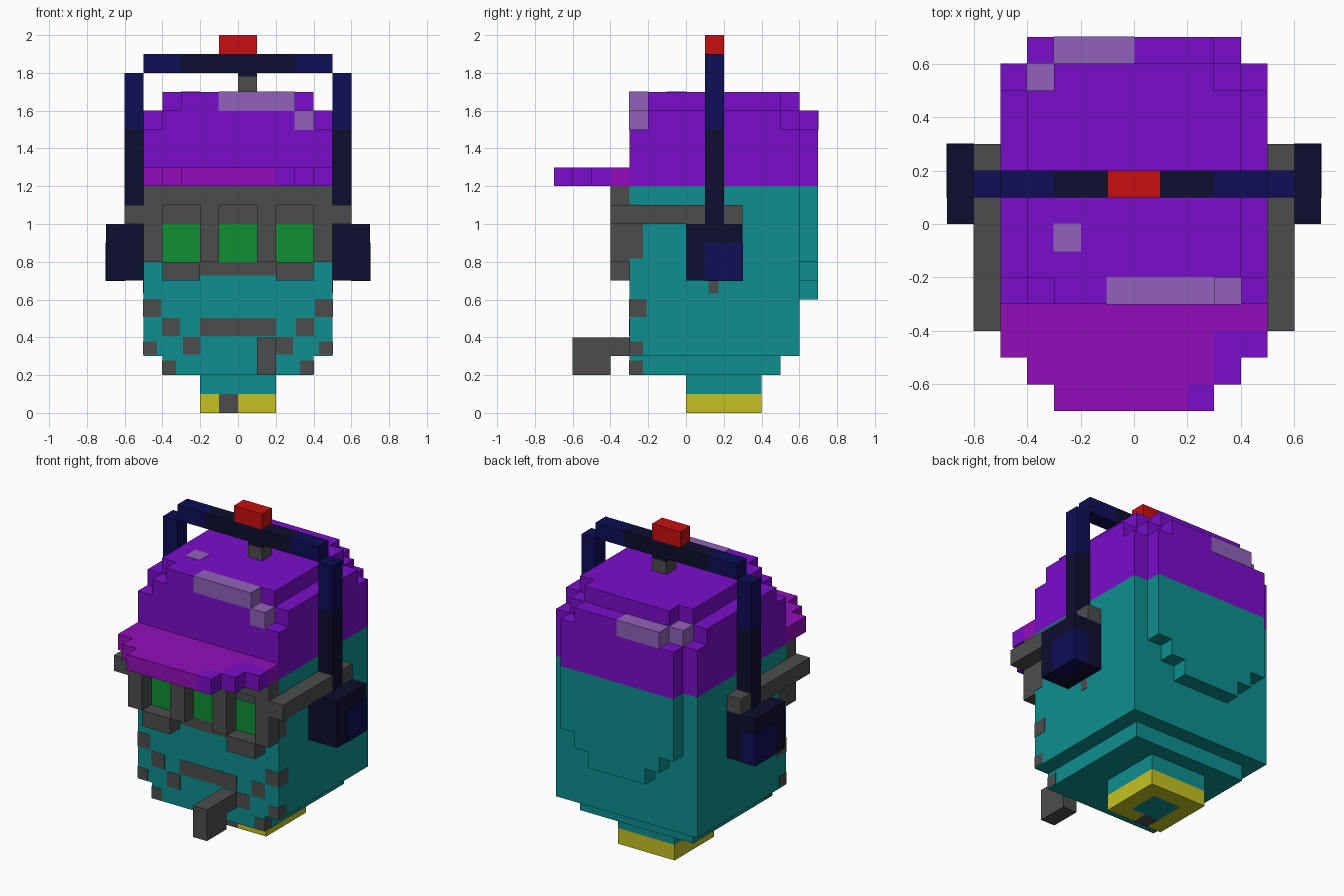
import bpy, bmesh
from mathutils import Matrix, Vector

if "Cube" in bpy.data.objects:
    bpy.data.objects.remove(bpy.data.objects["Cube"], do_unlink=True)


def material(name, r, g, b):
    lin = [((c / 255 + 0.055) / 1.055) ** 2.4 if c > 10 else c / 255 / 12.92 for c in (r, g, b)]
    m = bpy.data.materials.new(name)
    m.use_nodes = True
    m.diffuse_color = (*lin, 1)
    bsdf = m.node_tree.nodes["Principled BSDF"]
    bsdf.inputs["Base Color"].default_value = (*lin, 1)
    bsdf.inputs["Roughness"].default_value = 0.9
    return m


TEAL = material("teal skin", 14, 143, 143)
PURPLE = material("purple cap", 122, 13, 203)
MAGENTA = material("magenta brim", 146, 13, 186)
LILAC = material("lilac highlight", 145, 98, 186)
GREY = material("dark grey", 75, 77, 77)
GREEN = material("green lens", 15, 144, 52)
BLACK = material("midnight blue", 13, 14, 46)
NAVY = material("navy blue", 14, 14, 86)
RED = material("red", 200, 15, 15)
YELLOW = material("yellow", 198, 194, 34)


def part(name, mat, boxes, mirror=False, grow=0.0):
    """Join boxes (x0, x1, y0, y1, z0, z1), given in tenths, into one object."""
    bm = bmesh.new()
    if mirror:
        boxes = boxes + [(-b[1], -b[0]) + tuple(b[2:]) for b in boxes]
    for b in boxes:
        lo, hi = Vector(b[0::2]) / 10, Vector(b[1::2]) / 10
        size = hi - lo + Vector((2 * grow,) * 3)
        bmesh.ops.create_cube(bm, size=1, matrix=Matrix.Translation((lo + hi) / 2) @ Matrix.Diagonal((*size, 1)))
    me = bpy.data.meshes.new(name)
    bm.to_mesh(me)
    bm.free()
    me.materials.append(mat)
    ob = bpy.data.objects.new(name, me)
    bpy.context.collection.objects.link(ob)
    return ob


# Neck with a collar ring
part("neck", TEAL, [(-2, 2, 0, 4, 1, 2)])
part("neck_core", TEAL, [(-1, 1, 1, 3, 0, 1)])
part("collar", YELLOW, [(-2, -1, 0, 4, 0, 1), (1, 2, 0, 4, 0, 1), (-1, 1, 3, 4, 0, 1), (0, 1, 0, 1, 0, 1)])
part("collar_clasp", GREY, [(-1, 0, 0, 1, 0, 1)])

# Head: chin layer, main block, stepped bulge at the back
part("chin", TEAL, [(-4, 4, -3, 5, 2, 3)])
part("head", TEAL, [(-5, 5, -3, 6, 3, 12)])
part("head_back", TEAL, [(-4, 4, 6, 7, 8, 12), (-3, 3, 6, 7, 7, 8), (-2, 2, 6, 7, 6, 7)])

# Cap in three stepped layers
part("cap", PURPLE, [
    (-5, 5, -3, 6, 12, 15), (-4, 4, 6, 7, 12, 15),
    (-5, 5, -2, 5, 15, 16), (-4, 4, -3, -2, 15, 16), (-4, 4, 5, 6, 15, 16), (-3, 3, 6, 7, 15, 16),
    (-4, 4, -2, 5, 16, 17), (-3, 3, -3, -2, 16, 17), (-3, 3, 5, 6, 16, 17)])
part("cap_highlights", LILAC, [
    (-1, 3, -3, -2, 16, 17), (3, 4, -3, -2, 15, 16),
    (-3, 0, 6, 7, 15, 16), (-4, -3, 5, 6, 15, 16), (-3, -2, -1, 0, 16, 17)], grow=0.002)

# Brim, with a differently coloured corner
part("brim", MAGENTA, [(-5, 5, -4, -3, 12, 13), (-5, 3, -5, -4, 12, 13),
                       (-4, 3, -6, -5, 12, 13), (-3, 2, -7, -6, 12, 13)])
part("brim_corner", PURPLE, [(3, 5, -5, -4, 12, 13), (3, 4, -6, -5, 12, 13), (2, 3, -7, -6, 12, 13)])

# Goggles: top bar, posts, lower rims, strap and three lenses
part("goggle_top_bar", GREY, [(-5, 5, -4, -3, 11, 12)])
part("goggle_posts", GREY, [(4, 5, -4, -3, 8, 11), (1, 2, -4, -3, 8, 11)], mirror=True)
part("goggle_lower_rims", GREY, [(2, 4, -4, -3, 7, 8)], mirror=True)
part("goggle_strap", GREY, [(5, 6, -4, 1, 10, 11), (5, 6, 2, 3, 10, 11)], mirror=True)
part("goggle_backing", GREY, [(-5, 5, -3, -2.3, 8.2, 11), (-2, 2, -3, -2.3, 7.3, 8.2)], grow=0.002)
part("lenses", GREEN, [(-4, -2, -3.05, -3, 8, 10), (-1, 1, -3.05, -3, 8, 10), (2, 4, -3.05, -3, 8, 10)])

# Mouth and beard stubble
part("mouth", GREY, [(-2, 2, -3, -2.5, 4.1, 5)], grow=0.002)
part("stubble", GREY, [
    (4.1, 5, -3, -2.1, 5.1, 6), (3.1, 4, -3, -2.5, 4.1, 5), (2, 2.9, -3, -2.5, 3.1, 4),
    (4.3, 5, -3, -2.3, 3.1, 3.75), (3.3, 4, -3, -2.3, 2.05, 2.75)], mirror=True, grow=0.002)
part("ear_spots", GREY, [(4.9, 5, 1.2, 1.7, 6.35, 7)], mirror=True, grow=0.002)

# Smoking pipe
part("pipe", GREY, [(1, 2, -4, -3, 3, 4), (1, 2, -6, -4, 2, 4)])

# Headphones: cups, band and top button
part("ear_cups", BLACK, [(5, 7, 0, 3, 7, 10)], mirror=True)
part("ear_cup_pads", NAVY, [(6, 7, 1, 3, 7, 9)], mirror=True, grow=0.002)
part("band_lower_arms", BLACK, [(5, 6, 1, 2, 10, 15)], mirror=True)
part("band_upper_arms", NAVY, [(5, 6, 1, 2, 15, 18)], mirror=True)
part("band_top_ends", NAVY, [(3, 5, 1, 2, 18, 19)], mirror=True)
part("band_top_middle", BLACK, [(-3, 3, 1, 2, 18, 19), (0, 1, 1, 2, 17.8, 18)])
part("band_support", GREY, [(0, 1, 1, 2, 17, 17.8)])
part("top_button", RED, [(-1, 1, 1, 2, 19, 20)])
